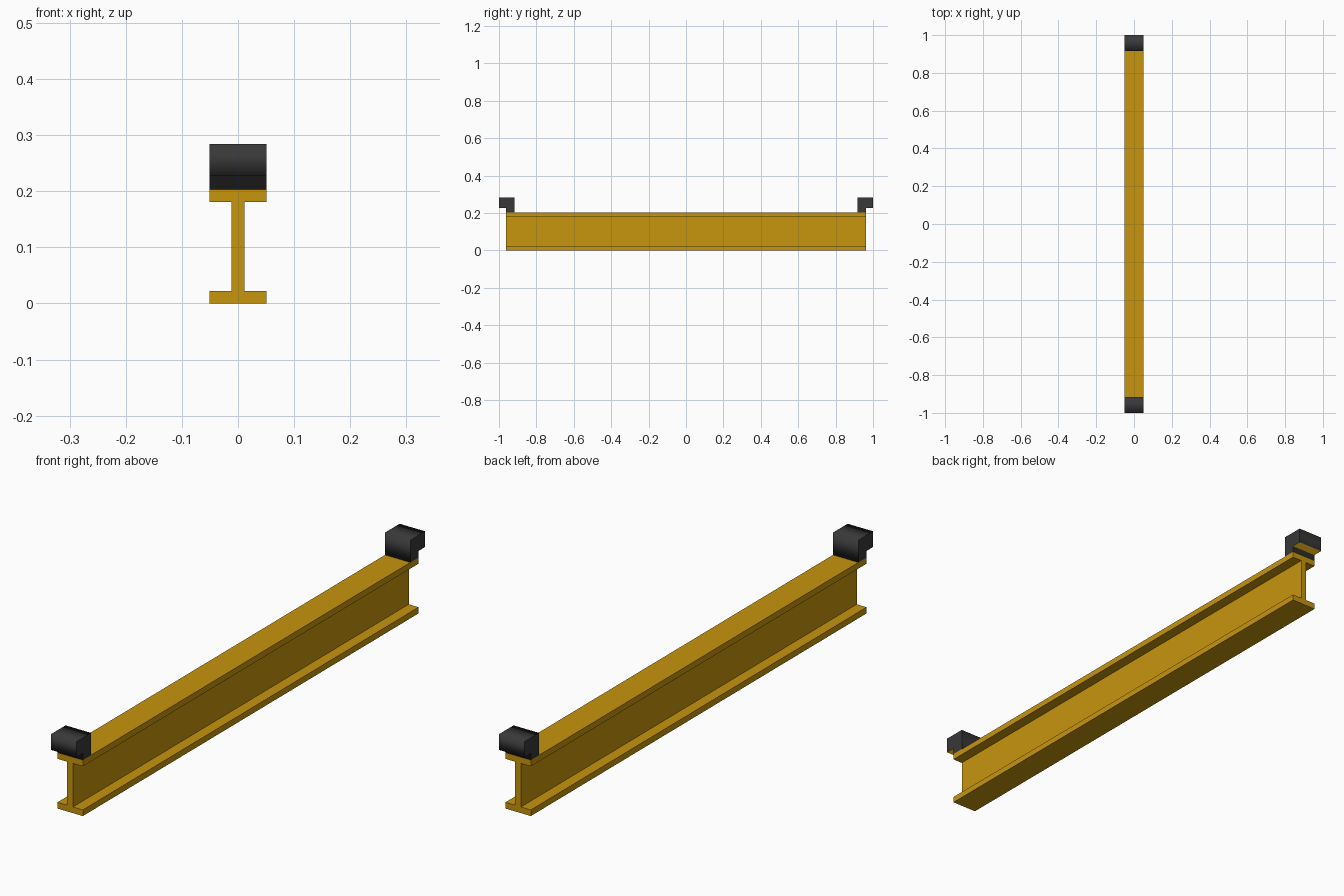
import bpy, bmesh

if "Cube" in bpy.data.objects:
    bpy.data.objects.remove(bpy.data.objects["Cube"])


def material(name, color):
    m = bpy.data.materials.new(name)
    m.diffuse_color = color
    return m


def extrude_profile(name, points, direction, mats):
    """Extrude a closed 3D outline along direction into a solid object."""
    bm = bmesh.new()
    face = bm.faces.new([bm.verts.new(p) for p in points])
    ret = bmesh.ops.extrude_face_region(bm, geom=[face])
    verts = [v for v in ret["geom"] if isinstance(v, bmesh.types.BMVert)]
    bmesh.ops.translate(bm, verts=verts, vec=direction)
    bmesh.ops.recalc_face_normals(bm, faces=bm.faces)
    mesh = bpy.data.meshes.new(name)
    bm.to_mesh(mesh)
    bm.free()
    for m in mats:
        mesh.materials.append(m)
    obj = bpy.data.objects.new(name, mesh)
    bpy.context.collection.objects.link(obj)
    return obj


yellow = material("yellow_paint", (0.78, 0.58, 0.05, 1))
yellow.diffuse_color = (0.57, 0.30, 0.004, 1)
black = material("black_rubber", (0.04, 0.04, 0.04, 1))

# I-section beam
W, T, H, L, web = 0.051, 0.0225, 0.203, 0.963, 0.0115
right = [(W, 0), (W, T), (web, T), (web, H - T), (W, H - T), (W, H)]
outline = right + [(-x, z) for x, z in reversed(right)]
extrude_profile("i_beam", [(x, -L, z) for x, z in outline], (0, 2 * L, 0), [yellow])

# L-shaped end stops overhanging the beam ends
stop = [(0.916, H), (0.962, H), (0.962, 0.227), (1.0, 0.227), (1.0, 0.284), (0.916, 0.284)]
stops = extrude_profile("end_stops", [(-W, y, z) for y, z in stop], (2 * W, 0, 0),
                        [black, yellow])
mesh = stops.data
for p in mesh.polygons:
    p.use_smooth = abs(p.normal.x) < 0.5
    # Painted underside of the overhang
    if p.normal.z < -0.5 and p.center.z > 0.22:
        p.material_index = 1
mirror = stops.modifiers.new("other_end", 'MIRROR')
mirror.use_axis = (False, True, False)

for m in bpy.data.materials:
    if m.users and not m.is_grease_pencil:
        m.use_nodes = True
        m.node_tree.nodes["Principled BSDF"].inputs["Base Color"].default_value = m.diffuse_color
